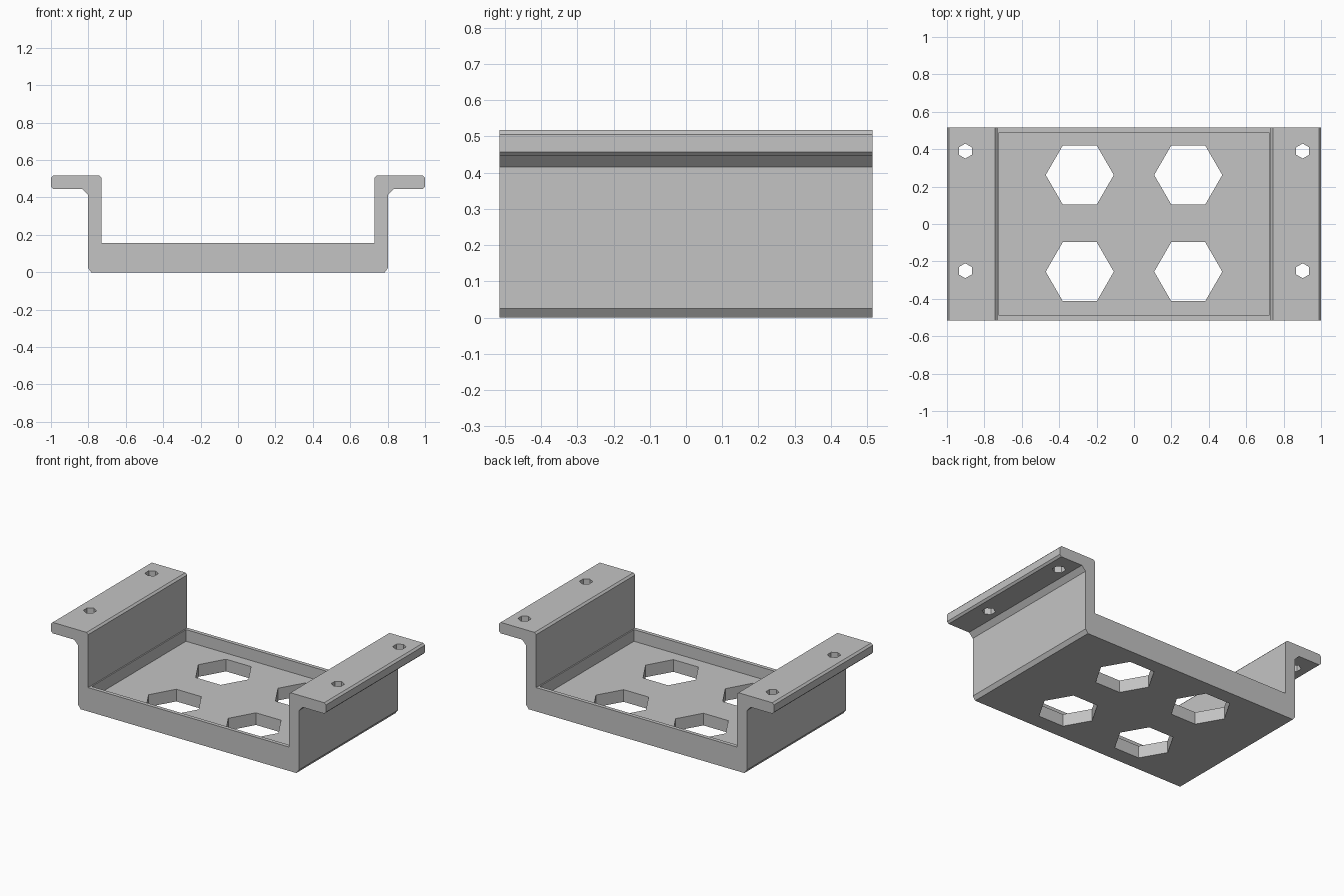
import bpy
import bmesh
import math

if "Cube" in bpy.data.objects:
    bpy.data.objects.remove(bpy.data.objects["Cube"], do_unlink=True)

GREY = (0.55, 0.55, 0.55, 1.0)
grey = bpy.data.materials.new("plain grey")
grey.use_nodes = True
grey.diffuse_color = GREY
grey.node_tree.nodes["Principled BSDF"].inputs["Base Color"].default_value = GREY


def prism(name, outline, vector):
    """Extrude a closed outline along a vector into a solid object."""
    bm = bmesh.new()
    face = bm.faces.new([bm.verts.new(p) for p in outline])
    grown = bmesh.ops.extrude_face_region(bm, geom=[face])
    moved = [v for v in grown["geom"] if isinstance(v, bmesh.types.BMVert)]
    bmesh.ops.translate(bm, verts=moved, vec=vector)
    bmesh.ops.recalc_face_normals(bm, faces=bm.faces)
    mesh = bpy.data.meshes.new(name)
    bm.to_mesh(mesh)
    bm.free()
    mesh.materials.append(grey)
    obj = bpy.data.objects.new(name, mesh)
    bpy.context.collection.objects.link(obj)
    return obj


def cut(target, cutter):
    """Subtract a cutter from the target and discard the cutter."""
    cutter.hide_render = True
    mod = target.modifiers.new("cut", 'BOOLEAN')
    mod.operation = 'DIFFERENCE'
    mod.solver = 'EXACT'
    mod.object = cutter
    bpy.context.view_layer.objects.active = target
    bpy.ops.object.modifier_apply(modifier=mod.name)
    bpy.data.objects.remove(cutter, do_unlink=True)


def hexagon(x, y, radius, z, turn):
    angles = [turn + i * math.pi / 3 for i in range(6)]
    return [(x + radius * math.cos(a), y + radius * math.sin(a), z) for a in angles]


# Mounting tray: half cross-section, mirrored, then extruded front to back
HALF_DEPTH = 0.515
half = [(0.785, 0), (0.803, 0.025), (0.803, 0.415), (0.832, 0.445),
        (0.988, 0.445), (1, 0.457), (1, 0.505), (0.988, 0.517),
        (0.742, 0.517), (0.73, 0.505), (0.73, 0.157)]
section = half + [(-x, z) for x, z in reversed(half)]
tray = prism("mounting_tray", [(x, -HALF_DEPTH, z) for x, z in section],
             (0, 2 * HALF_DEPTH, 0))

# Recessed floor with a thin lip at front and back
pocket = [(-0.722, -0.49, 0.08), (0.722, -0.49, 0.08),
          (0.722, 0.49, 0.08), (-0.722, 0.49, 0.08)]
cut(tray, prism("floor_pocket", pocket, (0, 0, 0.2)))

# Large hexagonal floor openings and small flange screw holes
for side in (-1, 1):
    for y in (-0.255, 0.262):
        cut(tray, prism("floor_opening",
                        hexagon(side * 0.29, y, 0.182, -0.1, 0), (0, 0, 0.35)))
    for y in (-0.25, 0.39):
        cut(tray, prism("screw_hole",
                        hexagon(side * 0.902, y, 0.04, 0.4, math.pi / 6), (0, 0, 0.2)))
